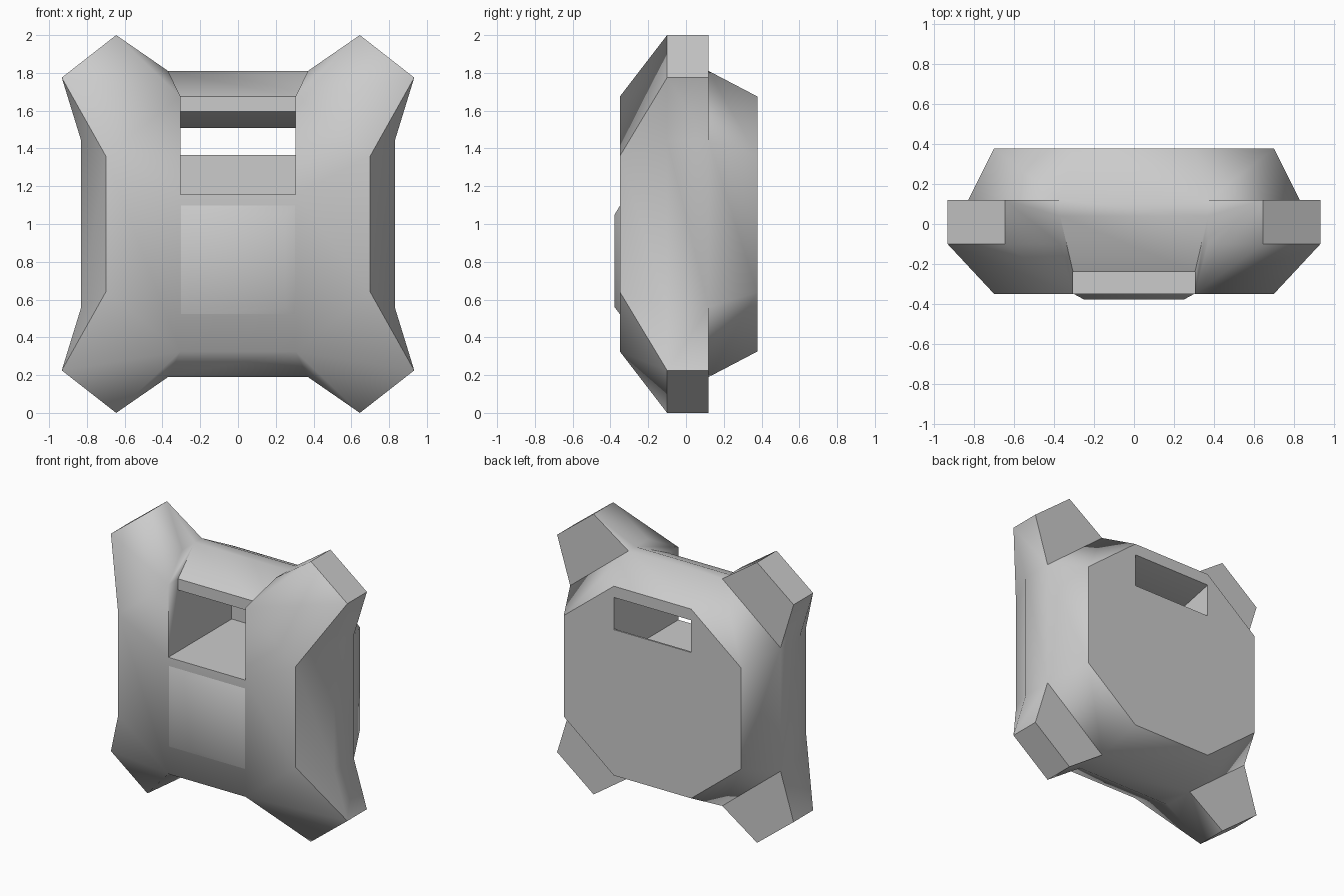
import bpy, bmesh
from mathutils import Vector

if "Cube" in bpy.data.objects:
    bpy.data.objects.remove(bpy.data.objects["Cube"])

# Corner points of one quadrant: x, y, height offset from the middle
Q = {
    'F1': (.305, -.35, .675), 'F2': (.70, -.35, .36),    # front ring
    'A1': (.37, -.10, .81), 'A2': (.83, -.10, .44),      # widest ring, front
    'M1': (.37, .12, .81), 'M2': (.83, .12, .44),        # widest ring, back
    'B1': (.305, .378, .675), 'B2': (.70, .378, .36),    # back ring
    'P1': (.645, -.10, 1.0), 'P2': (.933, -.10, .775),   # corner block, front
    'Q1': (.645, .12, 1.0), 'Q2': (.933, .12, .775),     # corner block, back
}
P = {}
for k, (x, y, h) in Q.items():
    P[k + 't'] = (x, y, 1 + h)
    P[k + 'b'] = (x, y, 1 - h)
# Opening: floor, rear window, ceiling and lip
P.update(N=(.305, -.35, 1.157), N2=(.305, .365, 1.157), S=(.305, .365, 1.365),
         W2=(.305, .378, 1.365), W1=(.305, .378, 1.595), C=(.305, 0, 1.507),
         L2=(.305, -.24, 1.595), L=(.305, -.24, 1.675), R=(.37, .04, 1.81))

bm = bmesh.new()
cache = {}


def vert(name, side):
    if (name, side) not in cache:
        x, y, z = P[name]
        cache[name, side] = bm.verts.new((x * side, y, z))
    return cache[name, side]


def face(names):
    """One face and its mirror image."""
    for side in (1, -1):
        bm.faces.new([vert(n, side) for n in names.split()])


def strip(path):
    """Centre faces spanning from left to right along a path."""
    names = path.split()
    for a, b in zip(names, names[1:]):
        bm.faces.new([vert(a, 1), vert(b, 1), vert(b, -1), vert(a, -1)])


# Four corner blocks with the bevel behind them
for e in 'tb':
    for f in ('F1 P1 P2 F2', 'P1 Q1 Q2 P2', 'Q1 M1 M2 Q2', 'F1 A1 P1',
              'F2 P2 A2', 'P2 Q2 M2 A2', 'M1 B1 B2 M2'):
        face(' '.join(n + e for n in f.split()))
face('P1t A1t R M1t Q1t')
face('P1b A1b M1b Q1b')
# Flanks, front and back panels
face('F2t F2b A2b A2t')
face('A2t A2b M2b M2t')
face('M2t M2b B2b B2t')
face('F1t F2t F2b F1b N')
face('B1t B2t B2b B1b W2 W1')
# Opening side walls and shoulder edges
face('F1t L L2 C W1 W2 S N2 N')
face('F1t A1t R L')
# Centre: window sill, floor, front, underside, back
strip('S N2 N F1b A1b M1b B1b W2 S')
# Centre: lip, top, back and ceiling
strip('L R M1t B1t W1 C L2 L')

bmesh.ops.recalc_face_normals(bm, faces=bm.faces[:])
soft = {cache[n, s] for n in ('F1t', 'F1b') for s in (1, -1)}
wall = {cache[n, s] for n in ('N', 'L', 'L2') for s in (1, -1)}
for f in bm.faces:
    f.smooth = True
for e in bm.edges:
    vs = set(e.verts)
    rounded = (vs & soft) and not (vs & wall)
    e.smooth = bool(rounded) or e.calc_face_angle(0) < 0.85


def finish(bm, name):
    me = bpy.data.meshes.new(name)
    bm.to_mesh(me)
    bm.free()
    ob = bpy.data.objects.new(name, me)
    bpy.context.collection.objects.link(ob)
    return ob


finish(bm, 'body')

# Shallow raised panel on the front
bm = bmesh.new()
bmesh.ops.create_cube(bm, size=1)
for v in bm.verts:
    front = v.co.y < 0
    hx = .25 if front else .305
    z = (1.05 if front else 1.10) if v.co.z > 0 else (.56 if front else .52)
    v.co = Vector((hx if v.co.x > 0 else -hx, -.378 if front else -.348, z))
# Only the front and its sloped rim are kept
back = [f for f in bm.faces if all(v.co.y > -.36 for v in f.verts)]
bmesh.ops.delete(bm, geom=back, context='FACES_ONLY')
for f in bm.faces:
    f.smooth = True
finish(bm, 'front_panel')
